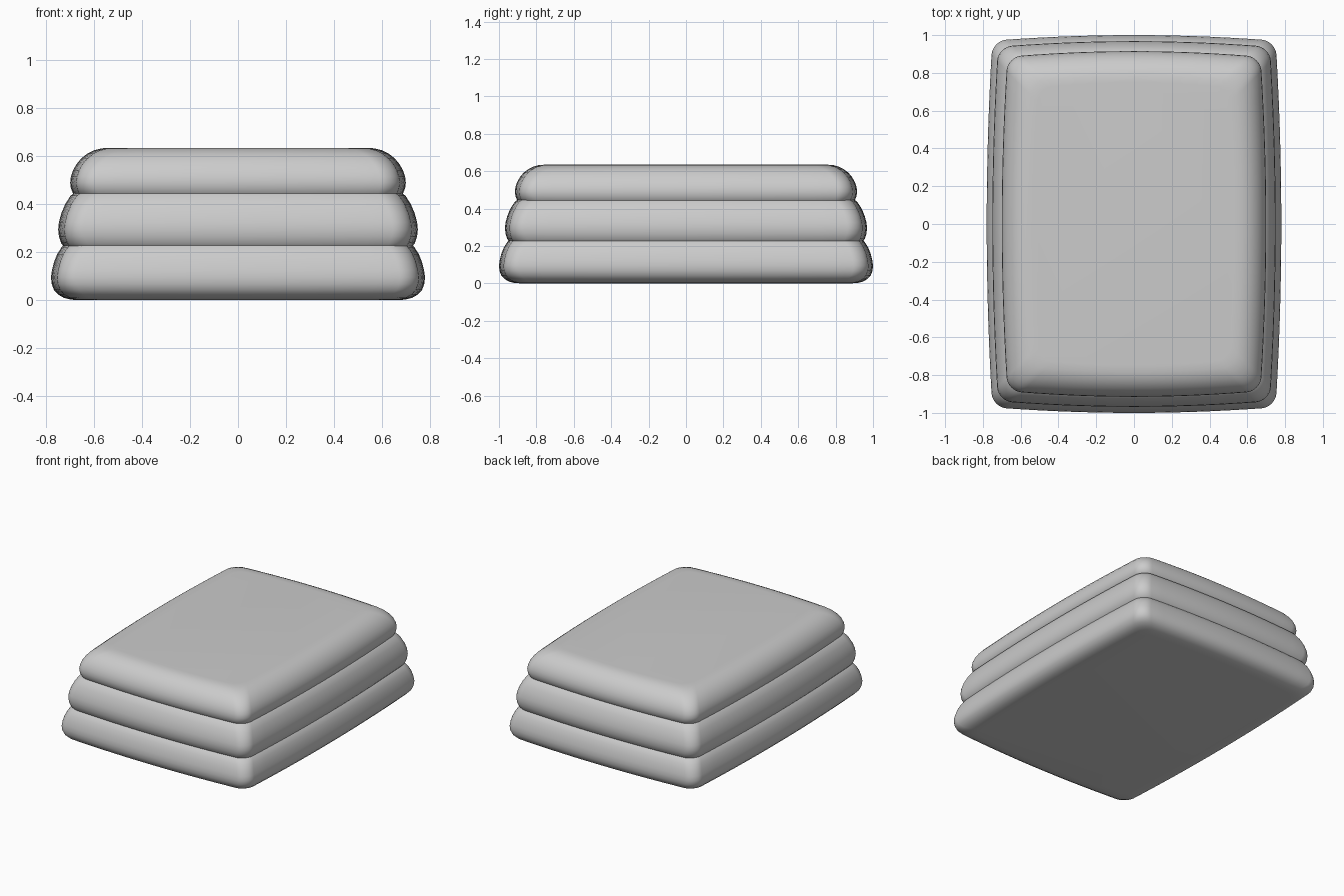
import bpy, bmesh, math

if "Cube" in bpy.data.objects:
    bpy.data.objects.remove(bpy.data.objects["Cube"])


def outline(a, b, r, bulge, inset):
    """Rounded rectangle with gently bowed sides; a, b are mid-side half sizes."""
    ca, cb = a - bulge - inset, b - bulge - inset
    corners = [(1, 1, 0), (-1, 1, 90), (-1, -1, 180), (1, -1, 270)]
    pts = []
    for sx, sy, start in corners:
        for i in range(9):
            t = math.radians(start + 90 * i / 8)
            pts.append((sx * (ca - r) + r * math.cos(t), sy * (cb - r) + r * math.sin(t)))
    # subdivide the four long straight sides
    full = []
    for i, p in enumerate(pts):
        full.append(p)
        if i % 9 == 8:
            q = pts[(i + 1) % len(pts)]
            full += [(p[0] + (q[0] - p[0]) * k / 14, p[1] + (q[1] - p[1]) * k / 14)
                     for k in range(1, 14)]
    # bow the sides outward
    return [(x * (1 + bulge * (1 - (y / cb) ** 2) / ca),
             y * (1 + bulge * (1 - (x / ca) ** 2) / cb)) for x, y in full]


def cushion(name, a, b, profile):
    """Loft inset outlines along a side profile of (inset, z) points."""
    bm = bmesh.new()
    rings = [[bm.verts.new((x, y, z)) for x, y in outline(a, b, 0.075, 0.03, d)]
             for d, z in profile]
    n = len(rings[0])
    for lo, hi in zip(rings, rings[1:]):
        for i in range(n):
            j = (i + 1) % n
            bm.faces.new((lo[i], lo[j], hi[j], hi[i]))
    bm.faces.new(rings[0][::-1])
    bm.faces.new(rings[-1])
    mesh = bpy.data.meshes.new(name)
    bm.to_mesh(mesh)
    bm.free()
    mesh.shade_smooth()
    obj = bpy.data.objects.new(name, mesh)
    bpy.context.collection.objects.link(obj)
    return obj


# Bottom layer: rounded foot, sides leaning in to the first crease
cushion("bottom_cushion", 0.78, 1.0, [
    (0.12, 0), (0.085, 0.002), (0.055, 0.009), (0.03, 0.023), (0.012, 0.043), (0.003, 0.067),
    (0, 0.095), (0.004, 0.125), (0.013, 0.16), (0.026, 0.192), (0.045, 0.222),
    (0.07, 0.24), (0.12, 0.25)])

# Middle layer
cushion("middle_cushion", 0.75, 0.968, [
    (0.12, 0.19), (0.06, 0.199), (0.03, 0.214), (0.012, 0.238), (0.003, 0.266),
    (0, 0.295), (0.003, 0.325), (0.013, 0.362), (0.029, 0.4), (0.052, 0.436),
    (0.08, 0.456), (0.12, 0.465)])

# Top layer: broad soft shoulder into a flat top
cushion("top_cushion", 0.70, 0.915, [
    (0.12, 0.4), (0.06, 0.409), (0.03, 0.424), (0.012, 0.445), (0.003, 0.467),
    (0, 0.49), (0.003, 0.515), (0.012, 0.542), (0.027, 0.568), (0.047, 0.592),
    (0.073, 0.612), (0.1, 0.625), (0.13, 0.633), (0.165, 0.635)])
